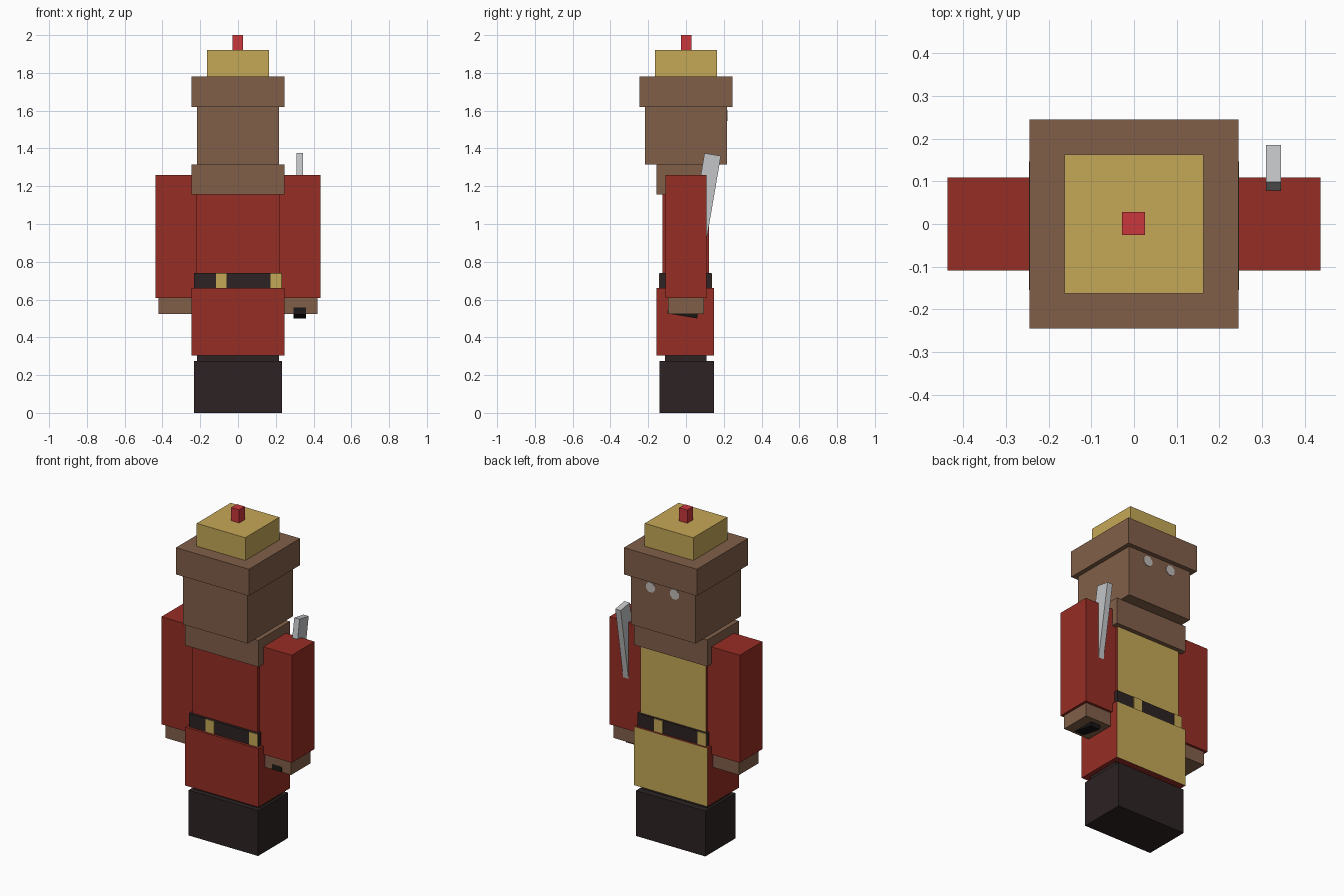
import bpy, bmesh, math
from mathutils import Matrix, Vector

if "Cube" in bpy.data.objects:
    bpy.data.objects.remove(bpy.data.objects["Cube"])


def material(name, r, g, b):
    def lin(c):
        c /= 255
        return c / 12.92 if c <= 0.04045 else ((c + 0.055) / 1.055) ** 2.4
    m = bpy.data.materials.new(name)
    m.diffuse_color = (lin(r), lin(g), lin(b), 1)
    m.use_nodes = True
    m.node_tree.nodes["Principled BSDF"].inputs["Base Color"].default_value = m.diffuse_color
    return m


RED = material("dark red cloth", 150, 45, 36)
TIP = material("bright red", 201, 55, 60)
GOLD = material("gold", 197, 168, 87)
BROWN = material("brown skin", 129, 95, 73)
BLACK = material("black leather", 45, 35, 35)
HILT = material("hilt black", 24, 21, 21)
STEEL = material("steel grey", 196, 197, 199)
EYE = material("eye grey", 190, 186, 182)


def finish(name, bm, *mats):
    mesh = bpy.data.meshes.new(name)
    bm.to_mesh(mesh)
    bm.free()
    for m in mats:
        mesh.materials.append(m)
    ob = bpy.data.objects.new(name, mesh)
    bpy.context.collection.objects.link(ob)
    return ob


def box(name, x, y, z, mat, face_mat=None, tilt=0):
    """Box from (min, max) ranges; face_mat colours the +y side; tilt leans it about x."""
    bm = bmesh.new()
    bmesh.ops.create_cube(bm, size=1)
    size = Vector((x[1] - x[0], y[1] - y[0], z[1] - z[0]))
    mid = Vector((sum(x) / 2, sum(y) / 2, sum(z) / 2))
    bmesh.ops.scale(bm, vec=size, verts=bm.verts)
    bm.normal_update()
    if face_mat:
        for f in bm.faces:
            f.material_index = int(f.normal.y > 0.9)
    bm.transform(Matrix.Translation(mid) @ Matrix.Rotation(tilt, 4, 'X'))
    return finish(name, bm, *([mat, face_mat] if face_mat else [mat]))


def sym(h):
    return (-h, h)


# Legs and boots
box("boots", sym(0.233), (-0.14, 0.147), (0, 0.275), BLACK)
box("trousers", sym(0.218), (-0.11, 0.108), (0.27, 0.31), BLACK)

# Coat: skirt and torso with gold panel on the face side
box("coat_skirt", sym(0.246), (-0.155, 0.147), (0.305, 0.66), RED, GOLD)
box("torso", sym(0.219), (-0.125, 0.121), (0.655, 1.16), RED, GOLD)

# Belt with gold fittings on both sides
box("belt", sym(0.232), (-0.14, 0.134), (0.655, 0.74), BLACK)
for side, y in (("back", (-0.144, -0.138)), ("face", (0.132, 0.138))):
    s = 1 if side == "back" else -1
    for i, (a, b) in enumerate(((-0.117, -0.06), (0.173, 0.23))):
        box(f"belt_fitting_{side}_{i}", sorted((a * s, b * s)), y, (0.661, 0.739), GOLD)

# Arms and hands
for name, s in (("left", -1), ("right", 1)):
    box(f"{name}_sleeve", sorted((0.219 * s, 0.437 * s)), sym(0.109), (0.608, 1.26), RED)
    box(f"{name}_hand", sorted((0.235 * s, 0.422 * s)), sym(0.094), (0.524, 0.612), BROWN)

# Beard collar, head and hat
box("collar", sym(0.246), (-0.155, 0.147), (1.155, 1.316), BROWN)
box("head", sym(0.218), sym(0.218), (1.314, 1.622), BROWN)
box("hat_brim", sym(0.245), sym(0.245), (1.62, 1.782), BROWN)
box("hat_crown", sym(0.163), sym(0.163), (1.78, 1.92), GOLD)
box("hat_tip", (-0.028, 0.026), (-0.026, 0.028), (1.915, 2.0), TIP)

# Eyes: thin octagonal plates on the face side
for name, x in (("right", 0.084), ("left", -0.077)):
    bm = bmesh.new()
    bmesh.ops.create_cone(bm, cap_ends=True, segments=8, radius1=0.032, radius2=0.032, depth=0.006)
    bm.transform(Matrix.Translation((x, 0.218, 1.575)) @ Matrix.Rotation(math.pi / 2, 4, 'X')
                 @ Matrix.Rotation(math.pi / 8, 4, 'Z'))
    finish(f"{name}_eye", bm, EYE)

# Sword leaning through the right hand
LEAN = -math.radians(9.7)
box("blade", (0.309, 0.345), (0.027, 0.115), (0.63, 1.37), STEEL, tilt=LEAN).location = (0, 0.008, 0.003)
box("hilt", (0.295, 0.36), (-0.093, 0.067), (0.513, 0.60), HILT, tilt=LEAN)
